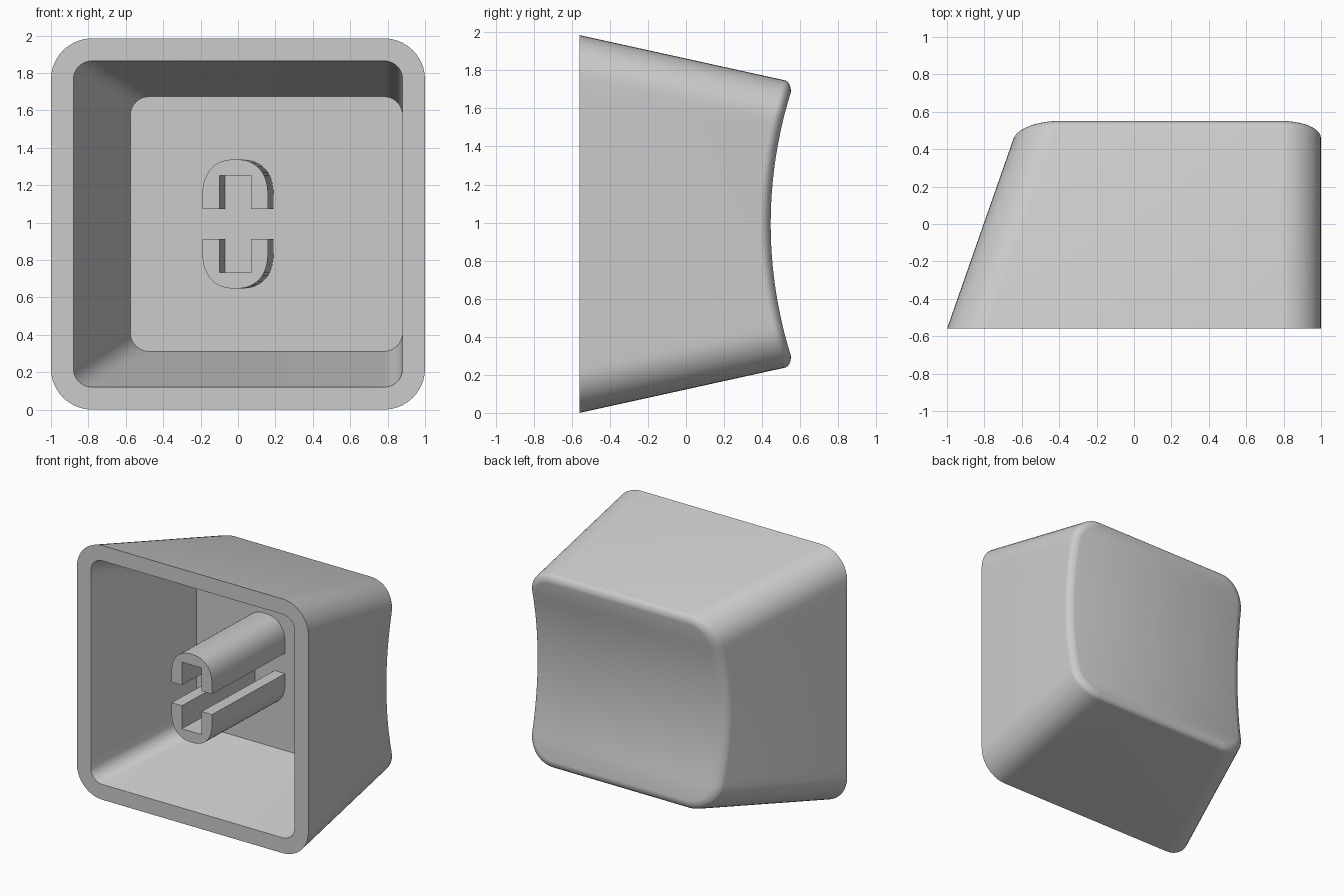
import bpy, bmesh, math

cube = bpy.data.objects.get("Cube")
if cube:
    bpy.data.objects.remove(cube, do_unlink=True)

FRONT, FLOOR = -0.56, 0.31      # open rim and cavity floor, along y
HEIGHT, MID = 1.985, 0.9925
WALL, CORNER, EDGE = 0.12, 0.22, 0.055
DISH_R, DISH_Y = 2.31, 0.445    # cylindrical dish radius and its lowest point

grey = bpy.data.materials.new("light grey plastic")
grey.use_nodes = True
grey.diffuse_color = (0.6, 0.6, 0.6, 1)
grey.node_tree.nodes["Principled BSDF"].inputs["Base Color"].default_value = (0.6, 0.6, 0.6, 1)


def finish(name, bm):
    bmesh.ops.recalc_face_normals(bm, faces=bm.faces[:])
    mesh = bpy.data.meshes.new(name)
    bm.to_mesh(mesh)
    bm.free()
    mesh.materials.append(grey)
    mesh.shade_smooth()
    mesh.set_sharp_from_angle(angle=math.radians(25))
    obj = bpy.data.objects.new(name, mesh)
    bpy.context.collection.objects.link(obj)
    return obj


# Right half of the rounded rectangle, bottom to top: (corner angle, position along side)
ARC, SIDE = 10, 20
half = [(math.pi / 2 * (i / ARC - 1), 0) for i in range(ARC + 1)]
half += [(0, i / SIDE) for i in range(1, SIDE)]
half += [(math.pi / 2 * i / ARC, 1) for i in range(ARC + 1)]
N = len(half)


def section_point(index, y, inset):
    """Point on the tapered body's cross-section; one side stays upright."""
    left = index >= N
    a, t = half[2 * N - 1 - index if left else index]
    k = y - FRONT
    r = CORNER - inset
    low = 0.22 * k + CORNER
    z = low + t * (HEIGHT - 2 * low) + r * math.sin(a)
    if left:
        x = -1 + 0.35 * k + CORNER - r * math.cos(a)
    else:
        x = 1 - CORNER + r * math.cos(a)
    return x, y, z


def dish(z):
    return DISH_Y + DISH_R - math.sqrt(DISH_R ** 2 - (z - MID) ** 2)


def flat_ring(y, inset):
    return [section_point(i, y, inset) for i in range(2 * N)]


def dished_ring(drop, inset):
    ring = []
    for i in range(2 * N):
        y = 0.5
        for _ in range(6):
            y = dish(section_point(i, y, inset)[2]) - drop
        ring.append(section_point(i, y, inset))
    return ring


# Hollow shell: cavity, rim, tapered walls, rounded edge, dished back
rings = [flat_ring(FLOOR, WALL), flat_ring(FRONT, WALL), flat_ring(FRONT, 0)]
SWEEP, STEPS = math.radians(65), 6
for s in range(STEPS + 1):
    a = SWEEP * s / STEPS
    rings.append(dished_ring(EDGE * (1 - math.sin(a) / math.sin(SWEEP)),
                             EDGE * (1 - math.cos(a)) / (1 - math.cos(SWEEP))))

bm = bmesh.new()
loops = [[bm.verts.new(p) for p in ring] for ring in rings]
for one, two in zip(loops, loops[1:]):
    for i in range(2 * N):
        j = (i + 1) % (2 * N)
        bm.faces.new((one[i], one[j], two[j], two[i]))
bm.faces.new(loops[0])
back = loops[-1]
for i in range(N - 1):
    bm.faces.new((back[i], back[i + 1], back[2 * N - 2 - i], back[2 * N - 1 - i]))
finish("cap_shell", bm)


# Stem: two facing U-shaped prongs with a cross-shaped slot between them
def prong(name, side):
    w, slot = 0.175, 0.085
    outline = [(w, 0.08)]
    for i in range(25):
        a = math.pi * i / 24
        c, s = math.cos(a), abs(math.sin(a))
        outline.append((math.copysign(w * abs(c) ** 0.85, c), 0.15 + 0.195 * s ** 0.85))
    outline += [(-w, 0.08), (-slot, 0.08), (-slot, 0.26), (slot, 0.26), (slot, 0.08)]
    bm = bmesh.new()
    ends = [[bm.verts.new((x + lean, y, MID + side * z)) for x, z in outline]
            for y, lean in ((FRONT + 0.01, -0.015), (FLOOR + 0.005, 0.015))]
    for end in ends:
        bm.faces.new(end)
    for i in range(len(outline)):
        j = (i + 1) % len(outline)
        bm.faces.new((ends[0][i], ends[0][j], ends[1][j], ends[1][i]))
    finish(name, bm)


prong("stem_upper_prong", 1)
prong("stem_lower_prong", -1)
